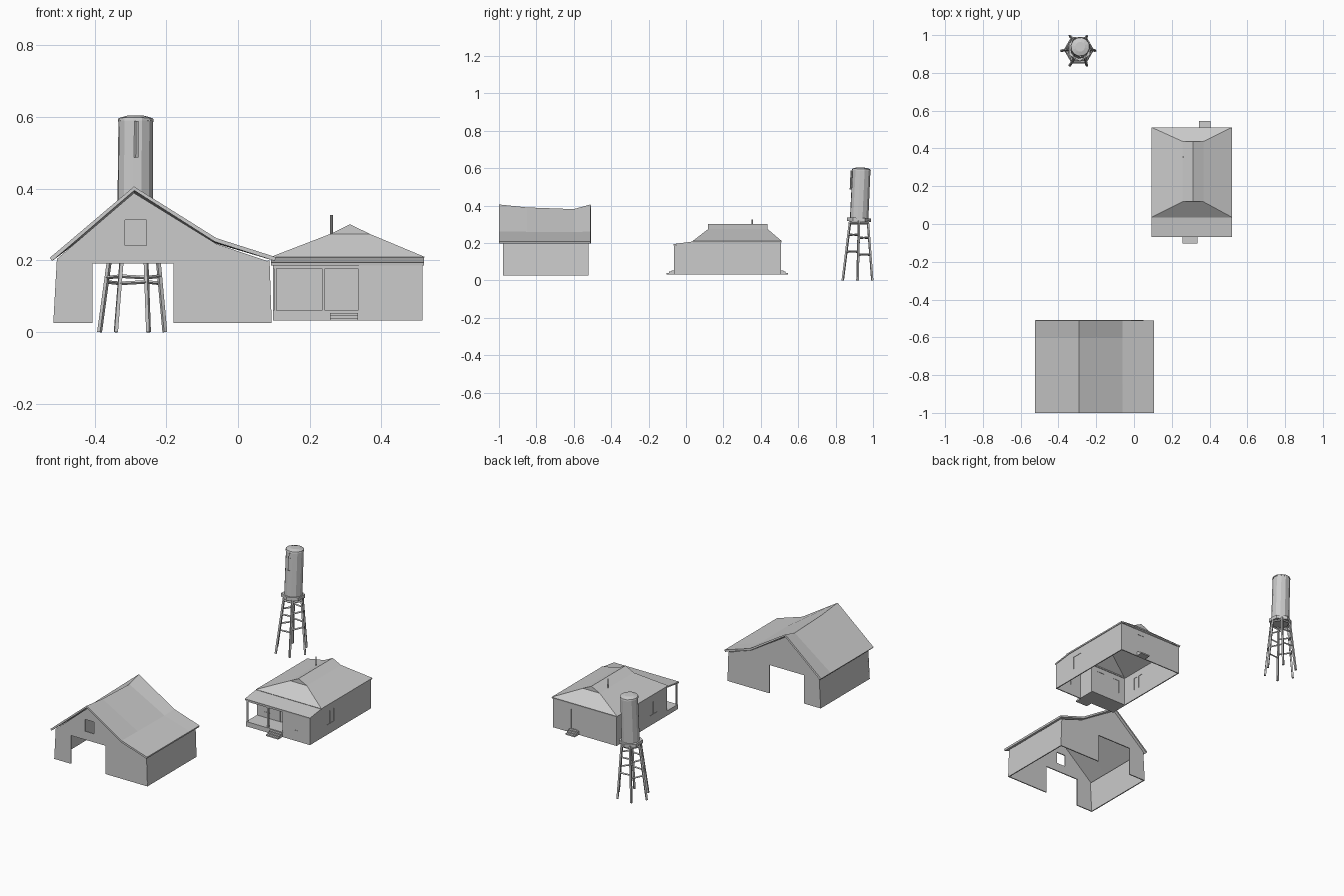
import bpy, bmesh, math
from mathutils import Vector, Matrix

if "Cube" in bpy.data.objects:
    bpy.data.objects.remove(bpy.data.objects["Cube"])

mat = bpy.data.materials.new("plain grey")
mat.diffuse_color = (0.6, 0.6, 0.6, 1)
mat.use_nodes = True
mat.node_tree.nodes["Principled BSDF"].inputs["Base Color"].default_value = mat.diffuse_color


def finish(name, bm):
    bmesh.ops.recalc_face_normals(bm, faces=bm.faces)
    me = bpy.data.meshes.new(name)
    bm.to_mesh(me)
    bm.free()
    me.materials.append(mat)
    ob = bpy.data.objects.new(name, me)
    bpy.context.collection.objects.link(ob)
    return ob


def rect(a0, a1, z0, z1):
    return [(a0, z0), (a1, z0), (a1, z1), (a0, z1)]


def plate(name, loops, pos, t, side=False):
    """Extruded outline with holes; faces y, or faces x when side is set."""
    cu = bpy.data.curves.new(name, 'CURVE')
    cu.dimensions, cu.fill_mode, cu.extrude = '2D', 'BOTH', t / 2
    for loop in loops:
        sp = cu.splines.new('POLY')
        sp.points.add(len(loop) - 1)
        for p, (a, z) in zip(sp.points, loop):
            p.co = (a, z, 0, 1)
        sp.use_cyclic_u = True
        sp.use_smooth = False
    tmp = bpy.data.objects.new(name, cu)
    bpy.context.collection.objects.link(tmp)
    dg = bpy.context.evaluated_depsgraph_get()
    me = bpy.data.meshes.new_from_object(tmp.evaluated_get(dg))
    bm = bmesh.new()
    bm.from_mesh(me)
    bpy.data.objects.remove(tmp)
    bpy.data.meshes.remove(me)
    bmesh.ops.remove_doubles(bm, verts=bm.verts, dist=1e-5)
    m = Matrix.Rotation(math.pi / 2, 4, 'X')
    if side:
        m = Matrix.Rotation(math.pi / 2, 4, 'Z') @ m
    m = Matrix.Translation((pos, 0, 0) if side else (0, pos, 0)) @ m
    bmesh.ops.transform(bm, matrix=m, verts=bm.verts)
    for f in bm.faces:
        f.smooth = False
        f.material_index = 0
    return finish(name, bm)


def wall(name, outline, holes, pos, side=False):
    """Thin wall with openings, each filled by a recessed panel."""
    plate(name, [outline] + holes, pos, 0.006, side)
    for i, h in enumerate(holes):
        plate(f"{name}_panel_{i}", [h], pos, 0.002, side)


def box(name, x0, x1, y0, y1, z0, z1):
    return plate(name, [rect(x0, x1, z0, z1)], (y0 + y1) / 2, y1 - y0)


def rod(bm, a, b, r0, r1, n):
    a, b = Vector(a), Vector(b)
    d = b - a
    m = Matrix.Translation((a + b) / 2) @ d.to_track_quat('Z', 'Y').to_matrix().to_4x4()
    bmesh.ops.create_cone(bm, cap_ends=True, segments=n, radius1=r0, radius2=r1,
                          depth=d.length, matrix=m)


def sheet(name, verts, faces, t):
    bm = bmesh.new()
    vs = [bm.verts.new(v) for v in verts]
    for f in faces:
        bm.faces.new([vs[i] for i in f])
    ob = finish(name, bm)
    if sum(p.normal.z for p in ob.data.polygons) < 0:
        ob.data.flip_normals()
    s = ob.modifiers.new("thickness", 'SOLIDIFY')
    s.thickness, s.offset = t, -1
    return ob


# Barn gable walls: door opening front and back, loft window in front only
gable = [(-.515, .025), (-.405, .025), (-.405, .192), (-.18, .192), (-.18, .025),
         (.094, .025), (.088, .196), (-.06, .246), (-.29, .388), (-.505, .204)]
plate("barn_front_wall", [gable, rect(-.315, -.255, .242, .312)], -.976, .006)
plate("barn_back_wall", [gable], -.524, .006)
# Barn side walls, leaning slightly inward
plate("barn_left_wall", [[(-.515, .025), (-.509, .025), (-.499, .202), (-.505, .202)]], -.75, .45)
plate("barn_right_wall", [[(.094, .025), (.088, .025), (.082, .2), (.088, .2)]], -.75, .45)
# Barn roof with a sagging ridge
verts = []
for y, ridge, sag in [(-1, .406, 0), (-.85, .39, .002), (-.6, .381, .004), (-.51, .406, 0)]:
    verts += [(-.525, y, .207), (-.29, y, ridge), (-.06, y, .262 - sag), (.106, y, .209)]
faces = [(4 * j + i, 4 * j + i + 1, 4 * j + i + 5, 4 * j + i + 4)
         for j in range(3) for i in range(3)]
sheet("barn_roof", verts, faces, .011)

# House walls
wall("house_left_wall", rect(.04, .505, .032, .202),
     [rect(.125, .157, .09, .165), rect(.163, .195, .09, .165)], .101, True)
wall("house_right_wall", [(-.062, .032), (.505, .032), (.505, .202), (.04, .202), (-.062, .186)],
     [rect(.09, .122, .09, .165), rect(.128, .16, .09, .165)], .512, True)
wall("house_back_wall", rect(.098, .515, .032, .202), [rect(.355, .395, .058, .172)], .504)
wall("house_porch_wall", rect(.098, .34, .032, .202),
     [rect(.146, .188, .092, .172), rect(.25, .302, .06, .174)], .04)
wall("house_wing_front", rect(.338, .515, .032, .187), [rect(.41, .44, .094, .146)], -.061)
plate("house_wing_side", [[(-.062, .032), (.04, .032), (.04, .2), (-.062, .186)]], .338, .006, True)

# Porch floor, posts and beam, and both flights of steps
box("porch_floor", .098, .338, -.064, .04, .032, .06)
for i, x in enumerate((.104, .238)):
    box(f"porch_post_{i}", x - .004, x + .004, -.062, -.054, .06, .186)
box("porch_beam", .098, .338, -.062, -.054, .178, .187)
for i in range(3):
    box(f"front_step_{i}", .256, .335, -.104 + .013 * i, -.062, .032, .040 + .007 * i)
    box(f"back_step_{i}", .345, .405, .505, .546 - .013 * i, .032, .040 + .007 * i)

# Shed roof over porch and wing
sheet("porch_roof", [(.092, -.068, .194), (.518, -.068, .194), (.518, .045, .209), (.092, .045, .209)],
      [(0, 1, 2, 3)], .008)
# Hipped main roof with small gables at each end of the ridge
sheet("house_roof",
      [(.092, .035, .21), (.52, .035, .21), (.52, .512, .21), (.092, .512, .21),
       (.258, .118, .274), (.367, .118, .274), (.367, .437, .274), (.258, .437, .274),
       (.312, .118, .301), (.312, .437, .301)],
      [(0, 1, 5, 4), (1, 2, 6, 5), (2, 3, 7, 6), (3, 0, 4, 7),
       (4, 5, 8), (6, 7, 9), (5, 6, 9, 8), (7, 4, 8, 9)], .008)
# Stove pipe
bm = bmesh.new()
rod(bm, (.261, .355, .26), (.261, .355, .326), .004, .004, 8)
finish("stove_pipe", bm)

# Water tower: six splayed legs with two rings of braces
def leg_point(i, z):
    a = math.radians(60 * i)
    k = z / .315
    r = .091 - .036 * k
    return Vector((-.295 + .007 * k + r * math.cos(a), .917 + .008 * k + r * math.sin(a), z))


legs, braces, ring = bmesh.new(), bmesh.new(), bmesh.new()
for i in range(6):
    rod(legs, leg_point(i, 0), leg_point(i, .32), .007, .007, 4)
    for z in (.14, .23):
        z += .012 if i % 2 else -.004
        rod(braces, leg_point(i, z), leg_point(i + 1, z + .004), .005, .005, 4)
    rod(ring, leg_point(i, .306), leg_point(i + 1, .306), .006, .006, 4)
finish("tower_legs", legs)
finish("tower_braces", braces)
finish("tower_top_beams", ring)
# Platform
bm = bmesh.new()
rod(bm, (-.288, .925, .314), (-.288, .926, .334), .064, .064, 6)
finish("tower_platform", bm)
# Tank, slightly leaning, with a low domed lid
low, high = Vector((-.287, .926, .334)), Vector((-.285, .938, .592))
bm = bmesh.new()
rod(bm, low, high, .05, .049, 12)
finish("water_tank", bm)
bm = bmesh.new()
up = (high - low).normalized()
rod(bm, high - up * .004, high + up * .004, .051, .049, 12)
rod(bm, high + up * .004, high + up * .011, .049, .026, 12)
finish("tank_lid", bm)
# Level gauge on the front of the tank
bm = bmesh.new()
rod(bm, (-.284, .881, .487), (-.283, .886, .588), .006, .006, 4)
finish("tank_gauge", bm)
